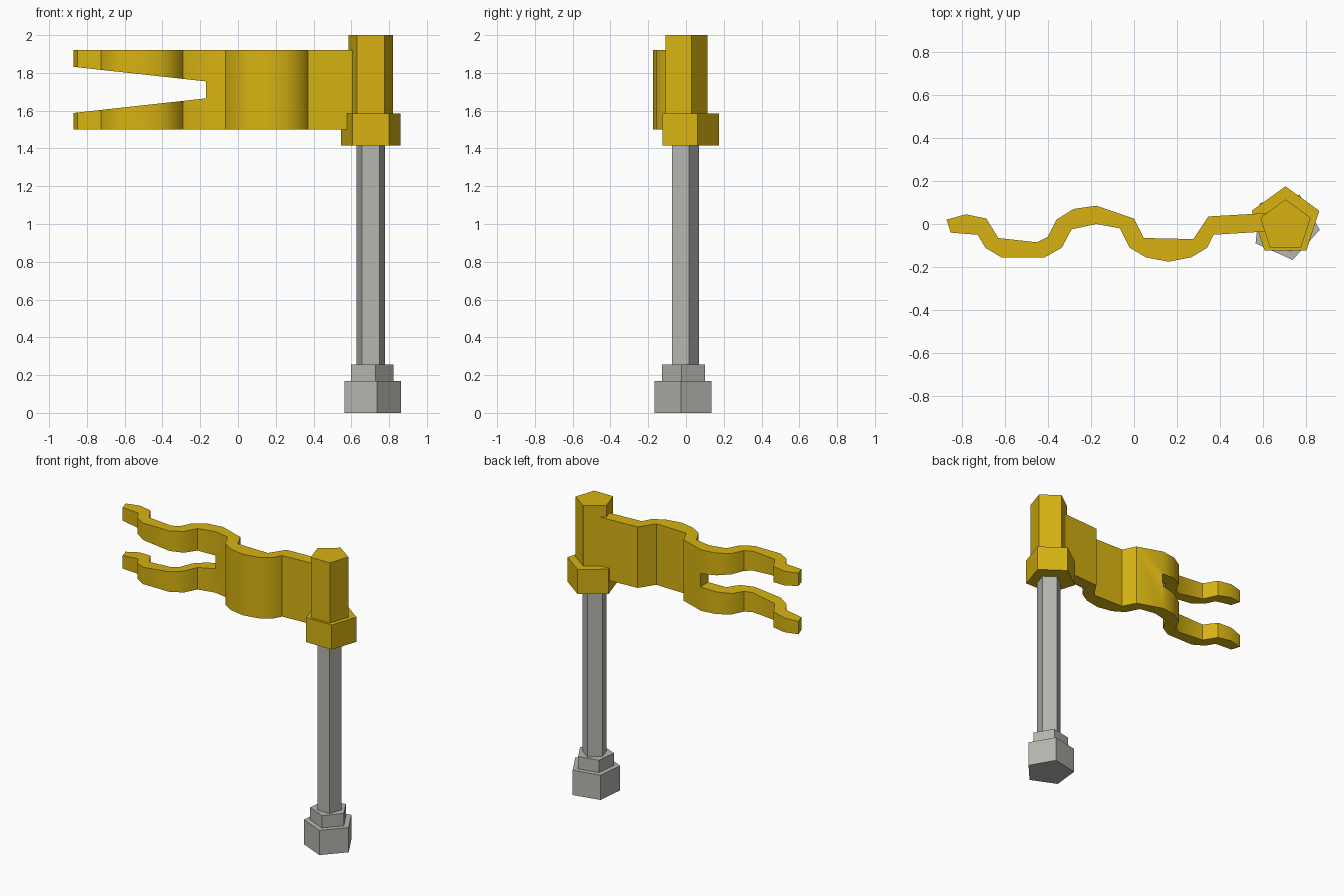
import bpy
import bmesh
from math import cos, sin, radians

old = bpy.data.objects.get("Cube")
if old:
    bpy.data.objects.remove(old, do_unlink=True)


def make_material(name, colour):
    material = bpy.data.materials.new(name)
    material.use_nodes = True
    material.diffuse_color = (*colour, 1)
    shader = material.node_tree.nodes["Principled BSDF"]
    shader.inputs["Base Color"].default_value = (*colour, 1)
    return material


gold = make_material("gold", (0.68, 0.45, 0.006))
grey = make_material("light grey", (0.46, 0.465, 0.43))


def extrude_outline(name, points, offset, material):
    """Turn a closed loop of 3D points into a solid by sweeping it along offset."""
    bm = bmesh.new()
    face = bm.faces.new([bm.verts.new(p) for p in points])
    swept = bmesh.ops.extrude_face_region(bm, geom=[face], use_keep_orig=True)
    moved = [g for g in swept["geom"] if isinstance(g, bmesh.types.BMVert)]
    bmesh.ops.translate(bm, verts=moved, vec=offset)
    bmesh.ops.recalc_face_normals(bm, faces=bm.faces)
    mesh = bpy.data.meshes.new(name)
    bm.to_mesh(mesh)
    bm.free()
    mesh.materials.append(material)
    obj = bpy.data.objects.new(name, mesh)
    bpy.context.collection.objects.link(obj)
    return obj


def five_sided_post(name, y, radius, bottom, top, turn, material):
    """Upright pentagonal prism on the pole axis."""
    angles = [radians(turn + 72 * i) for i in range(5)]
    ring = [(POLE_X + radius * cos(a), y + radius * sin(a), bottom) for a in angles]
    return extrude_outline(name, ring, (0, 0, top - bottom), material)


# Pole, from the foot up
POLE_X = 0.703
five_sided_post("pole_foot", -0.01, 0.16, 0, 0.17, -6, grey)
five_sided_post("pole_foot_collar", -0.01, 0.12, 0.17, 0.255, -6, grey)
five_sided_post("pole_shaft", -0.01, 0.08, 0.255, 1.415, 90, grey)
five_sided_post("flag_clip_collar", 0.01, 0.165, 1.415, 1.585, 90, gold)
five_sided_post("flag_clip_post", -0.009, 0.123, 1.585, 2, 90, gold)

# Waving flag: back and front edges of its section, from the tip to the pole
back_edge = [(-0.87, 0.02), (-0.78, 0.045), (-0.685, 0.025), (-0.63, -0.065),
             (-0.45, -0.085), (-0.4, -0.06), (-0.36, 0.02), (-0.28, 0.07),
             (-0.175, 0.085), (0, 0.025), (0.045, -0.065), (0.275, -0.07),
             (0.345, 0.035), (0.69, 0.055)]
front_edge = [(-0.85, -0.04), (-0.725, -0.05), (-0.69, -0.11), (-0.615, -0.155),
              (-0.415, -0.155), (-0.335, -0.11), (-0.29, -0.025), (-0.175, 0),
              (-0.065, -0.02), (-0.02, -0.11), (0.055, -0.155), (0.16, -0.175),
              (0.265, -0.155), (0.34, -0.11), (0.37, -0.05), (0.69, -0.03)]
FLAG_BOTTOM, FLAG_TOP = 1.5, 1.92
section = [(x, y, FLAG_BOTTOM) for x, y in front_edge + back_edge[::-1]]
flag = extrude_outline("flag", section, (0, 0, FLAG_TOP - FLAG_BOTTOM), gold)

# Tapered notch that splits the flag into two tails
middle = (FLAG_BOTTOM + FLAG_TOP) / 2
notch_outline = [(-0.97, -1, middle - 0.133), (-0.17, -1, middle - 0.045),
                 (-0.17, -1, middle + 0.045), (-0.97, -1, middle + 0.133)]
notch = extrude_outline("flag_notch_cutter", notch_outline, (0, 2, 0), gold)
notch.hide_render = True

cut = flag.modifiers.new("notch", "BOOLEAN")
cut.operation = "DIFFERENCE"
cut.solver = "EXACT"
cut.object = notch
bpy.ops.object.select_all(action="DESELECT")
flag.select_set(True)
bpy.context.view_layer.objects.active = flag
bpy.ops.object.modifier_apply(modifier=cut.name)
bpy.data.objects.remove(notch, do_unlink=True)

# Soft shading on the gentle folds, crisp at the tight ones
bpy.ops.object.shade_smooth_by_angle(angle=radians(35))
